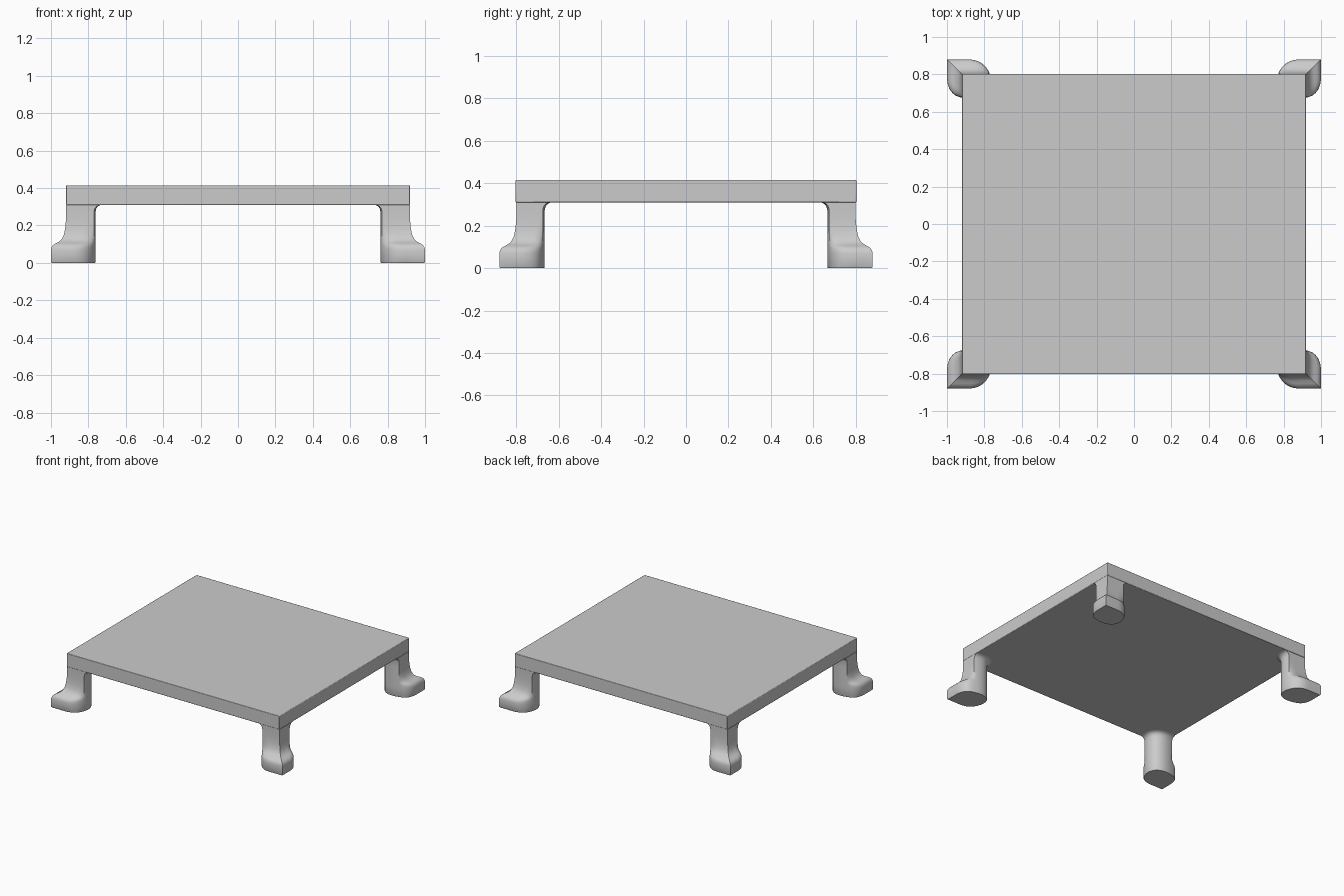
import bpy, bmesh
from mathutils import Vector

if "Cube" in bpy.data.objects:
    bpy.data.objects.remove(bpy.data.objects["Cube"])


def smooth(obj, angle=0.6):
    bpy.ops.object.select_all(action='DESELECT')
    obj.select_set(True)
    bpy.context.view_layer.objects.active = obj
    bpy.ops.object.shade_smooth_by_angle(angle=angle)


def bezier(points, steps):
    # De Casteljau sampling for any number of control points
    result = []
    for i in range(steps):
        p = [Vector(q) for q in points]
        while len(p) > 1:
            p = [a.lerp(b, i / steps) for a, b in zip(p, p[1:])]
        result.append(p[0])
    return result


def leg_section(d, f):
    # d: outward flare of the foot, f: inward fillet under the top
    x, y = 0.92 + 0.08 * d, 0.80 + 0.08 * d
    side_a, side_b = (0.83 + 0.06 * d, y), (x, 0.71 + 0.08 * d)
    inner_a, inner_b = (0.77 - f, 0.80), (0.92, 0.675 - f)
    pts = [Vector((x, y))]
    pts += bezier([side_a, (0.80, y), inner_a], 8)
    pts += bezier([inner_a, (0.735 - f, 0.70 - f), (0.81, 0.642 - f), inner_b], 16)
    pts += bezier([inner_b, (x, 0.69), side_b], 8)
    pts.append(Vector(side_b))
    return pts


# Table top
bpy.ops.mesh.primitive_cube_add(size=1, location=(0, 0, 0.3625))
top = bpy.context.object
top.name = "table_top"
top.scale = (1.84, 1.606, 0.105)
bpy.ops.object.transform_apply(location=False, rotation=False, scale=True)
edge = top.modifiers.new("soft_edges", 'BEVEL')
edge.width = 0.004
edge.segments = 2
smooth(top)

# Legs with flared feet: height, flare, fillet
levels = [(0.0, 0.95, -0.003), (0.006, 1, 0), (0.07, 1, 0), (0.085, 0.95, 0),
          (0.097, 0.83, 0), (0.105, 0.66, 0), (0.113, 0.47, 0), (0.127, 0.28, 0),
          (0.15, 0.14, 0), (0.185, 0.05, 0), (0.23, 0, 0), (0.275, 0, 0),
          (0.29, 0, 0.004), (0.301, 0, 0.012), (0.307, 0, 0.021), (0.31, 0, 0.033)]
bm = bmesh.new()
rings = [[bm.verts.new((p.x, p.y, z)) for p in leg_section(d, f)] for z, d, f in levels]
n = len(rings[0])
for lower, upper in zip(rings, rings[1:]):
    for i in range(n):
        j = (i + 1) % n
        bm.faces.new((lower[i], lower[j], upper[j], upper[i]))
bm.faces.new(rings[0])
bm.faces.new(rings[-1])
bmesh.ops.recalc_face_normals(bm, faces=bm.faces)
mesh = bpy.data.meshes.new("legs")
bm.to_mesh(mesh)
bm.free()
legs = bpy.data.objects.new("legs", mesh)
bpy.context.collection.objects.link(legs)
smooth(legs)
mirror = legs.modifiers.new("four_corners", 'MIRROR')
mirror.use_axis = (True, True, False)
mirror.use_mirror_merge = False
